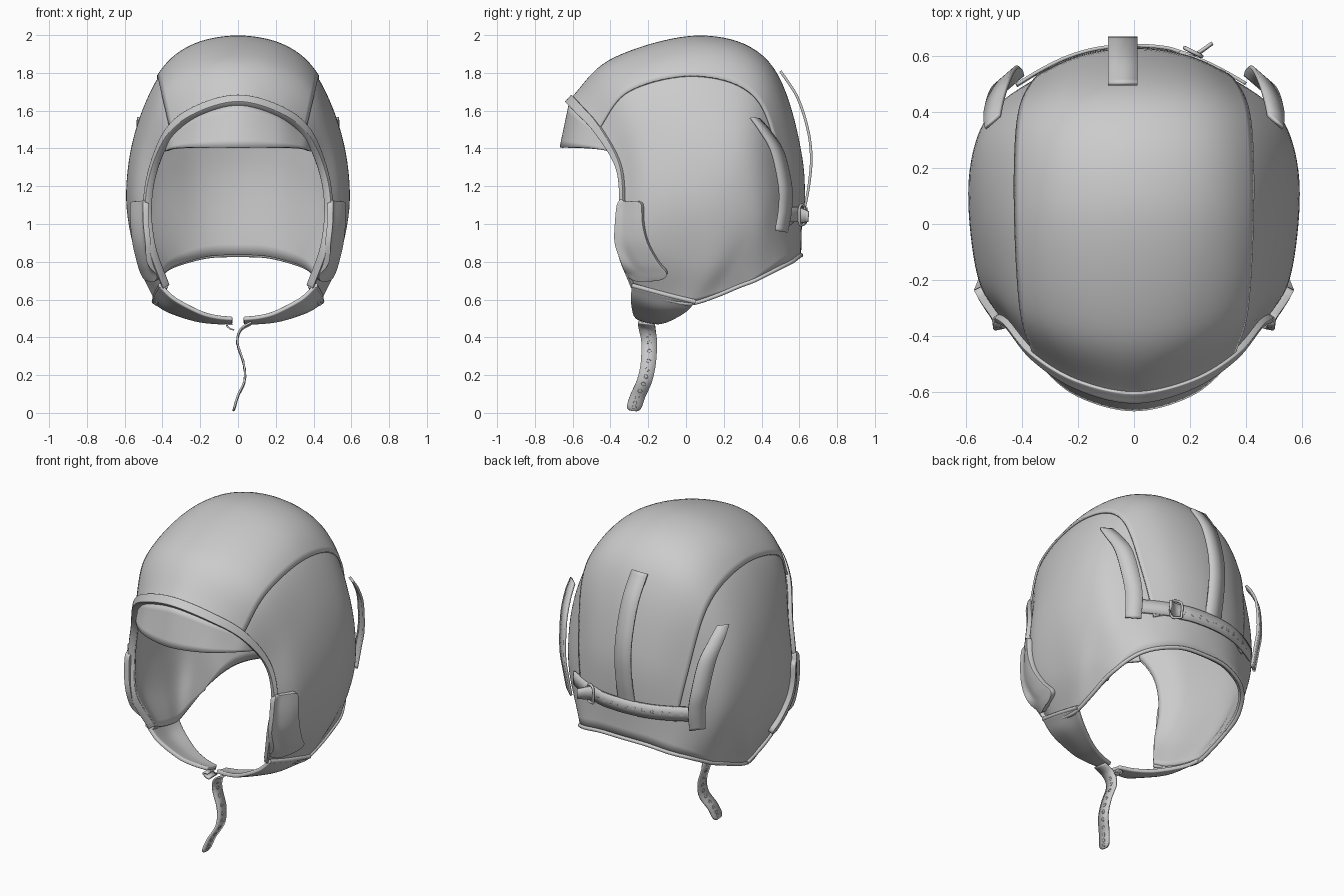
import bpy, math
from mathutils import Vector
from mathutils.bvhtree import BVHTree

if "Cube" in bpy.data.objects:
    bpy.data.objects.remove(bpy.data.objects["Cube"])


def spline(pts, x):
    """Catmull-Rom through pts at parameter x (0 .. n-1)."""
    p = [Vector(q) for q in pts]
    p = [2 * p[0] - p[1]] + p + [2 * p[-1] - p[-2]]
    i = max(0, min(int(x), len(p) - 4))
    t = x - i
    a, b, c, d = p[i:i + 4]
    return 0.5 * (2 * b + (c - a) * t + (2 * a - 5 * b + 4 * c - d) * t ** 2
                  + (3 * b - a - 3 * c + d) * t ** 3)


def surface(rows, nu, nv, ur=None, vr=None):
    """Smooth quad patch through a control grid."""
    ur = ur or (0, len(rows) - 1)
    vr = vr or (0, len(rows[0]) - 1)
    verts = []
    cols = [[spline(r, vr[0] + (vr[1] - vr[0]) * j / nv) for r in rows] for j in range(nv + 1)]
    for i in range(nu + 1):
        u = ur[0] + (ur[1] - ur[0]) * i / nu
        verts += [spline(c, u) for c in cols]
    w = nv + 1
    faces = [(i * w + j, (i + 1) * w + j, (i + 1) * w + j + 1, i * w + j + 1)
             for i in range(nu) for j in range(nv)]
    return verts, faces


def make(name, geo, thick, offset=0.0, mirror=False, bevel=0.0):
    me = bpy.data.meshes.new(name)
    me.from_pydata(geo[0], [], geo[1])
    ob = bpy.data.objects.new(name, me)
    bpy.context.collection.objects.link(ob)
    m = ob.modifiers.new("thickness", 'SOLIDIFY')
    m.thickness, m.offset = thick, offset
    if bevel:
        b = ob.modifiers.new("soft_edge", 'BEVEL')
        b.width, b.segments, b.angle_limit = bevel, 2, math.radians(50)
    if mirror:
        ob.modifiers.new("mirror", 'MIRROR')
    bpy.ops.object.select_all(action='DESELECT')
    ob.select_set(True)
    bpy.context.view_layer.objects.active = ob
    bpy.ops.object.shade_smooth_by_angle(angle=math.radians(40))
    return ob


def ribbon(name, pts, wdir, half, thick=0.014, mirror=False):
    """Flat strap along pts; half is one half-width per point."""
    d = Vector(wdir).normalized()
    rows = [[Vector(p) + d * h * s for p, h in zip(pts, half)] for s in (-1, 1)]
    return make(name, surface(rows, 2, 8 * (len(pts) - 1)), thick, 0, mirror)


def tube(name, pts, radius):
    cu = bpy.data.curves.new(name, 'CURVE')
    cu.dimensions, cu.bevel_depth, cu.bevel_resolution = '3D', radius, 3
    cu.use_fill_caps = True
    n = 6 * (len(pts) - 1)
    sp = cu.splines.new('POLY')
    sp.points.add(n)
    for i in range(n + 1):
        sp.points[i].co = (*spline(pts, i / 6), 1)
    sp.use_smooth = True
    ob = bpy.data.objects.new(name, cu)
    bpy.context.collection.objects.link(ob)
    return ob


def eyelet(name, loc, normal):
    bpy.ops.mesh.primitive_torus_add(location=loc, major_radius=0.01, minor_radius=0.0035,
                                     major_segments=12, minor_segments=6,
                                     rotation=Vector(normal).to_track_quat('Z', 'Y').to_euler())
    bpy.context.object.name = name
    bpy.context.object.scale.z = 2.2


# Cap shell: half arches from centreline to jaw, front edge to nape edge
half_rows = [
    [(0, -.62, 1.64), (.2, -.57, 1.59), (.35, -.47, 1.485), (.44, -.36, 1.3), (.475, -.34, 1.1), (.455, -.355, .88), (.38, -.28, .67)],
    [(0, -.38, 1.87), (.22, -.36, 1.83), (.40, -.30, 1.70), (.51, -.22, 1.42), (.555, -.2, 1.12), (.515, -.22, .86), (.405, -.2, .63)],
    [(0, .09, 1.987), (.25, .08, 1.935), (.42, .06, 1.78), (.545, .04, 1.48), (.59, .04, 1.13), (.53, .0, .82), (.42, -.08, .595)],
    [(0, .44, 1.84), (.24, .42, 1.80), (.41, .37, 1.66), (.545, .29, 1.4), (.58, .22, 1.1), (.53, .15, .8), (.435, .03, .58)],
    [(0, .605, 1.35), (.2, .575, 1.34), (.36, .5, 1.27), (.48, .43, 1.17), (.52, .37, 1.0), (.495, .27, .8), (.44, .16, .62)],
    [(0, .61, .835), (.15, .60, .83), (.28, .56, .80), (.36, .5, .77), (.405, .43, .735), (.43, .36, .70), (.44, .28, .67)],
]
rows = [r[::-1] + [(-x, y, z) for x, y, z in r[1:]] for r in half_rows]
shell = surface(rows, 45, 84)
make("cap_shell", shell, 0.022, -1)
bvh = BVHTree.FromPolygons(shell[0], shell[1])

# Raised crown panel between the two long seams
make("crown_panel", surface(rows, 45, 32, (0, 4.6), (4, 8)), 0.011, 1)

# Flat bound rim round the face opening, and a thin lower trim
make("face_rim", surface(rows, 4, 84, (-.03, .13)), 0.04, 0.1, False, 0.01)
tube("lower_trim", [r[0] for r in rows] + rows[-1][1:-1] + [r[-1] for r in rows[::-1]], 0.011)

# Brow flap under the rim
top = [(.38, -.41, 1.44), (.33, -.46, 1.49), (.2, -.56, 1.575), (0, -.615, 1.63)]
low = [(.38, -.40, 1.385), (.33, -.50, 1.40), (.2, -.61, 1.405), (0, -.662, 1.405)]
flip = lambda e: e + [(-x, y, z) for x, y, z in e[-2::-1]]
make("brow_flap", surface([flip(top), flip(low)], 6, 48), 0.014)

# Cheek pads lying on the shell: height, front y, rear y
cheek = []
for z, y0, y1 in [(1.12, -.34, -.25), (1.10, -.365, -.23), (1.0, -.375, -.225), (.9, -.375, -.2),
                  (.8, -.345, -.145), (.745, -.31, -.10), (.715, -.285, -.12), (.70, -.25, -.2)]:
    line = []
    for k in range(5):
        y = y0 + (y1 - y0) * k / 4
        hit = bvh.ray_cast(Vector((1, y, z)), Vector((-1, 0, 0)))[0]
        hit = hit or bvh.find_nearest(Vector((.5, y, z)))[0]
        line.append((hit.x + .014, y, z))
    cheek.append(line)
make("cheek_pad", surface(cheek, 28, 12), 0.03, 0, True, 0.008)

# Chin tabs wrapping in under the jaw
front = [(.41, -.285, .675), (.335, -.29, .605), (.205, -.28, .535), (.12, -.265, .51), (.03, -.25, .50)]
mid = [(.435, -.12, .63), (.36, -.14, .555), (.22, -.18, .507), (.12, -.2, .49), (.03, -.205, .487)]
rear = [(.445, .05, .588), (.365, .0, .54), (.23, -.08, .495), (.12, -.13, .48), (.03, -.16, .48)]
make("chin_tab", surface([front, mid, rear], 12, 28), 0.022, 0, True, 0.006)
tube("chin_tab_edge_right", [front[0], mid[0], rear[0]], 0.012)
tube("chin_tab_edge_left", [(-p[0], p[1], p[2]) for p in (front[0], mid[0], rear[0])], 0.012)

# Hanging chin strap with eyelets
hang = [(.07, -.21, .475), (.015, -.205, .44), (-.003, -.195, .37), (.03, -.2, .26), (.035, -.22, .17),
        (.0, -.255, .09), (-.018, -.275, .03), (-.025, -.28, .012)]
ribbon("chin_strap", hang, (0, 1, -.12), [.045, .045, .042, .04, .04, .04, .038, .02], 0.01)
for k in range(11):
    u = 1.5 + k * .45
    eyelet("chin_strap_eyelet", spline(hang, u),
           Vector((0, 1, -.12)).cross(spline(hang, u + .05) - spline(hang, u)))
ribbon("chin_loop", [(-.03, -.21, .47), (-.06, -.21, .465), (-.04, -.21, .445), (-.02, -.21, .44)],
       (0, 1, 0), [.04] * 4, 0.008)

# Retaining straps standing off the back and both rear sides
ribbon("side_strap", [(.505, .365, 1.56), (.50, .42, 1.49), (.482, .485, 1.38), (.46, .525, 1.2), (.44, .525, 1.08), (.43, .505, .96)],
       (.75, -.65, .1), [.035, .045, .05, .05, .048, .045], 0.014, True)
ribbon("back_strap", [(-.04, .50, 1.81), (-.04, .59, 1.67), (-.04, .645, 1.5), (-.04, .663, 1.35),
                      (-.04, .65, 1.2), (-.04, .625, 1.07)], (1, 0, 0), [.052] * 6)


# Nape band following the shell, its tail, buckle and eyelets
def on_back(x, z, off):
    hit = bvh.ray_cast(Vector((x, 2, z)), Vector((0, -1, 0)))[0]
    return Vector((x, hit.y + off, z))


band = [on_back(-.42 + .09 * k, 1.045, .02) for k in range(8)] + [Vector((.28, .645, 1.04))]
ribbon("nape_band", band, (0, .05, 1), [.042] * 8 + [.028], 0.012)
ribbon("nape_band_anchor", [on_back(x, 1.05, .012) for x in (.16, .24, .32, .4)], (0, 0, 1), [.04] * 4, 0.012)
for k in range(11):
    p = spline(band, .8 + .56 * k)
    t = spline(band, .85 + .56 * k) - p
    eyelet("nape_band_eyelet", p, t.cross(Vector((0, 0, 1))))
c = on_back(.21, 1.045, .03)
frame = [c + Vector((dx, -dx * .5, dz)) for dx, dz in ((-.025, -.045), (.025, -.045), (.025, .045), (-.025, .045), (-.025, -.045))]
tube("nape_buckle", frame, 0.007)
